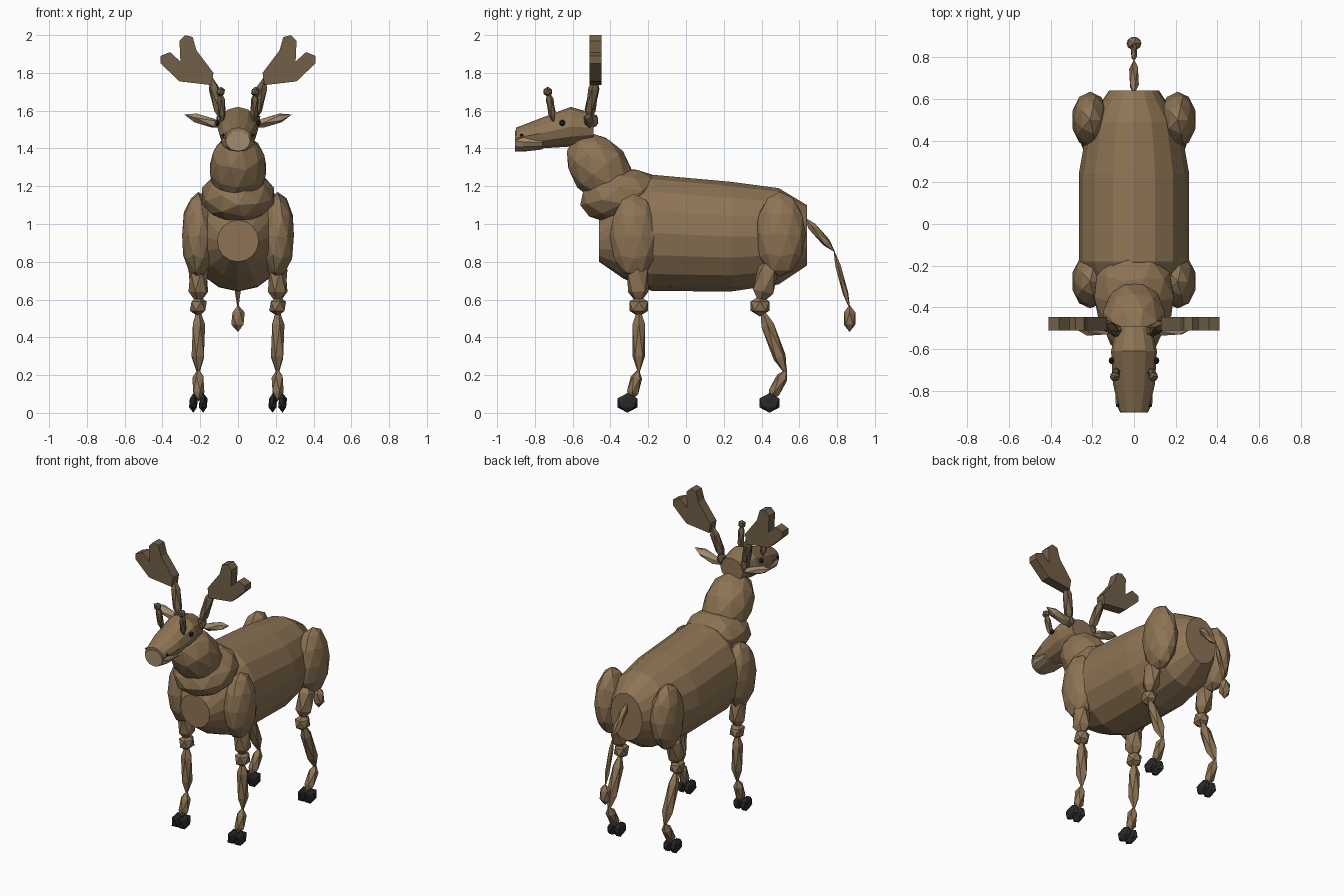
import bpy, bmesh, math
from mathutils import Vector, Matrix

if "Cube" in bpy.data.objects:
    bpy.data.objects.remove(bpy.data.objects["Cube"])


def mat(name, col):
    m = bpy.data.materials.new(name)
    m.diffuse_color = (*col, 1)
    m.use_nodes = True
    m.node_tree.nodes["Principled BSDF"].inputs["Base Color"].default_value = m.diffuse_color
    return m


FUR = mat("fur", (0.27, 0.175, 0.09))
PALE = mat("pale_fur", (0.36, 0.26, 0.155))
ANTLER = mat("antler", (0.17, 0.115, 0.065))
BLACK = mat("hoof_black", (0.022, 0.022, 0.024))


def finish(name, bm, material):
    bmesh.ops.recalc_face_normals(bm, faces=bm.faces)
    me = bpy.data.meshes.new(name)
    bm.to_mesh(me)
    bm.free()
    me.materials.append(material)
    ob = bpy.data.objects.new(name, me)
    bpy.context.collection.objects.link(ob)
    return ob


def ball(name, c, r, material=FUR, sub=1):
    """Faceted ellipsoid at c with radii r."""
    bm = bmesh.new()
    bmesh.ops.create_icosphere(bm, subdivisions=sub, radius=1,
                               matrix=Matrix.Translation(c) @ Matrix.Diagonal((*r, 1)))
    return finish(name, bm, material)


def spindle(name, a, b, rx, ry, material=FUR, sub=1):
    """Faceted ellipsoid stretched from a to b."""
    a, b = Vector(a), Vector(b)
    d = b - a
    m = (Matrix.Translation((a + b) / 2) @ d.to_track_quat('Z', 'Y').to_matrix().to_4x4()
         @ Matrix.Diagonal((rx, ry, d.length / 2, 1)))
    bm = bmesh.new()
    bmesh.ops.create_icosphere(bm, subdivisions=sub, radius=1, matrix=m)
    return finish(name, bm, material)


def loft(name, sections, n, material=FUR):
    """Elliptical rings (y, z centre, half width, half height) joined along y."""
    bm = bmesh.new()
    rings = []
    for y, z, hx, hz in sections:
        rings.append([bm.verts.new((hx * math.sin(2 * math.pi * i / n), y,
                                    z + hz * math.cos(2 * math.pi * i / n))) for i in range(n)])
    for p, q in zip(rings, rings[1:]):
        for i in range(n):
            j = (i + 1) % n
            bm.faces.new((p[i], p[j], q[j], q[i]))
    bm.faces.new(rings[0])
    bm.faces.new(rings[-1])
    return finish(name, bm, material)


def plate(name, outline, y0, y1, material):
    """Outline in x, z extruded along y."""
    bm = bmesh.new()
    f = bm.faces.new([bm.verts.new((x, y0, z)) for x, z in outline])
    ext = bmesh.ops.extrude_face_region(bm, geom=[f])
    vs = [v for v in ext["geom"] if isinstance(v, bmesh.types.BMVert)]
    bmesh.ops.translate(bm, verts=vs, vec=(0, y1 - y0, 0))
    return finish(name, bm, material)


# Barrel body
loft("body", [(-0.46, 0.91, 0.11, 0.11), (-0.33, 0.95, 0.20, 0.24), (-0.18, 0.953, 0.265, 0.308),
              (0.24, 0.933, 0.265, 0.29), (0.49, 0.935, 0.22, 0.255), (0.64, 0.94, 0.12, 0.16)], 16)

# Neck and withers
spindle("withers", (0, -0.56, 1.10), (0, -0.13, 1.20), 0.20, 0.14, sub=2)
spindle("neck", (0, -0.59, 1.46), (0, -0.32, 1.12), 0.155, 0.155, sub=2)

# Head and muzzle
loft("head", [(-0.49, 1.51, 0.085, 0.075), (-0.61, 1.515, 0.11, 0.105), (-0.77, 1.48, 0.10, 0.08),
              (-0.90, 1.455, 0.07, 0.055)], 12)
loft("muzzle", [(-0.76, 1.43, 0.09, 0.035), (-0.86, 1.435, 0.088, 0.052),
                (-0.905, 1.44, 0.065, 0.055)], 12, PALE)

# Tail
spindle("tail_base", (0, 0.62, 1.04), (0, 0.79, 0.85), 0.026, 0.026)
spindle("tail_tip", (0, 0.78, 0.87), (0, 0.87, 0.54), 0.017, 0.017)
ball("tail_tuft", (0, 0.866, 0.50), (0.04, 0.036, 0.072))

PALM = [(0.24, 1.99), (0.28, 2.0), (0.31, 1.97), (0.305, 1.86), (0.36, 1.91), (0.41, 1.89),
        (0.41, 1.85), (0.31, 1.755), (0.14, 1.735), (0.13, 1.80), (0.22, 1.92)]

# Mirrored parts
for s, side in ((-1, "left"), (1, "right")):
    # Face details
    ball("eye_" + side, (s * 0.108, -0.655, 1.535), (0.015, 0.018, 0.018), BLACK)
    ball("nostril_" + side, (s * 0.078, -0.87, 1.47), (0.01, 0.01, 0.008), BLACK)
    spindle("ear_" + side, (s * 0.07, -0.50, 1.515), (s * 0.285, -0.50, 1.58), 0.04, 0.028, PALE)

    # Small knobbed horns and palmate antlers
    spindle("horn_" + side, (s * 0.082, -0.70, 1.53), (s * 0.092, -0.73, 1.71), 0.023, 0.023, ANTLER)
    ball("horn_knob_" + side, (s * 0.092, -0.732, 1.70), (0.026, 0.026, 0.027), ANTLER)
    ball("antler_burr_" + side, (s * 0.088, -0.51, 1.55), (0.034, 0.034, 0.045), ANTLER)
    spindle("antler_stem_" + side, (s * 0.08, -0.52, 1.53), (s * 0.145, -0.475, 1.79), 0.033, 0.033, ANTLER)
    plate("antler_palm_" + side, [(s * x, z) for x, z in PALM], -0.512, -0.447, ANTLER)

    # Shoulder and haunch
    ball("shoulder_" + side, (s * 0.21, -0.275, 0.935), (0.09, 0.13, 0.225), sub=2)
    ball("haunch_" + side, (s * 0.21, 0.50, 0.945), (0.09, 0.135, 0.225), sub=2)

    # Legs: thigh, knee, cannon, pastern as (y, z) joints, then hoof centre
    for leg, top, knee, fet, foot, hoof in (
            ("front", (-0.26, 0.83), (-0.25, 0.565), (-0.25, 0.20), (-0.295, 0.06), -0.31),
            ("hind", (0.45, 0.83), (0.392, 0.565), (0.535, 0.19), (0.44, 0.06), 0.442)):
        x = s * 0.21
        n = leg + "_%s_" + side
        spindle(n % "upper_leg", (x, *top), (x, knee[0], 0.57), 0.058, 0.064)
        ball(n % "knee", (x, *knee), (0.05, 0.058, 0.055))
        spindle(n % "cannon", (x, knee[0], 0.57), (x, *fet), 0.04, 0.04)
        spindle(n % "pastern", (x, fet[0], 0.235), (x, *foot), 0.036, 0.036)
        for k, dx in (("inner", -0.026), ("outer", 0.026)):
            ball(n % ("hoof_" + k), (x + s * dx, hoof, 0.053), (0.026, 0.063, 0.052), BLACK)
